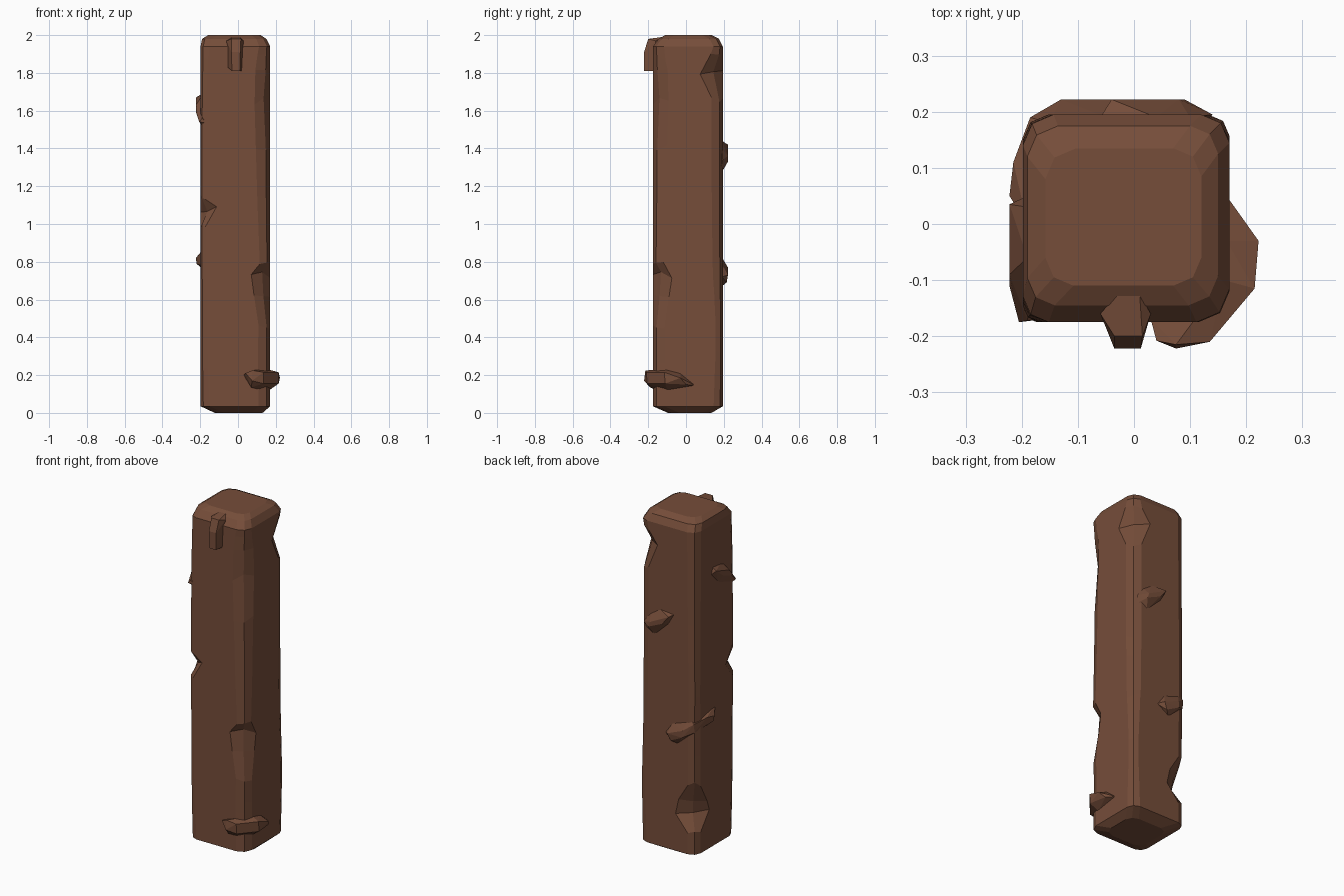
import bpy, bmesh, random
from mathutils import Vector

random.seed(4)
X0, X1, Y0, Y1 = -0.198, 0.17, -0.175, 0.195

wood = bpy.data.materials.new("brown wood")
wood.diffuse_color = (0.18, 0.075, 0.042, 1)


def finish(bm, name):
    bmesh.ops.recalc_face_normals(bm, faces=bm.faces)
    me = bpy.data.meshes.new(name)
    bm.to_mesh(me)
    bm.free()
    me.materials.append(wood)
    ob = bpy.data.objects.new(name, me)
    bpy.context.collection.objects.link(ob)
    return ob


def lerp(table, z):
    for (a, u), (b, v) in zip(table, table[1:]):
        if z <= b:
            return u + (v - u) * max(0, z - a) / (b - a)
    return table[-1][1]


# worn corner width against height (wide spots are the axe nicks)
FL = [(0, .05), (.3, .035), (.98, .025), (1.08, .085), (1.15, .025), (1.7, .03), (2, .05)]
FR = [(0, .06), (.3, .065), (.5, .06), (.62, .085), (.73, .10), (.78, .055), (1.2, .07), (1.75, .085), (2, .05)]
BR = [(0, .05), (.4, .035), (.8, .055), (1.3, .06), (1.65, .06), (1.8, .12), (1.9, .05), (2, .05)]
BL = [(0, .05), (.17, .05), (.25, .13), (.33, .11), (.45, .05), (1.0, .045), (2, .055)]
# height and inset of the rounded ends: left, right, front, back
END = {0.0: (.075, .04, .08, .06), 0.035: (.0, .0, .0, .0),
       1.94: (0, 0, 0, 0), 1.98: (.008, .02, .03, .02), 2.0: (.04, .05, .065, .06)}
LEVELS = [0, .035, .17, .25, .33, .45, .62, .73, .78, .98, 1.08, 1.15, 1.4, 1.65, 1.8, 1.88, 1.94, 1.98, 2.0]

# post body
bm = bmesh.new()
rings = []
for z in LEVELS:
    l, r, f, b = END.get(z, (0, 0, 0, 0))
    x0, x1, y0, y1 = X0 + l, X1 - r, Y0 + f, Y1 - b
    pts = []
    for x, y, sx, sy, tab, flip in ((x0, y0, 1, 1, FL, 0), (x1, y0, -1, 1, FR, 1),
                                    (x1, y1, -1, -1, BR, 0), (x0, y1, 1, -1, BL, 1)):
        c = lerp(tab, z)
        k = .30 if c < .08 else .42
        trio = [(x, y + sy * c), (x + sx * c * k, y + sy * c * k), (x + sx * c, y)]
        pts += trio[::-1] if flip else trio
    inner = 0.04 < z < 1.93
    rings.append([bm.verts.new((px, py, z + (random.uniform(-.02, .02) if inner else 0)))
                  for px, py in pts])
for a, b in zip(rings, rings[1:]):
    n = len(a)
    for i in range(n):
        j = (i + 1) % n
        bm.faces.new((a[i], a[j], b[j], b[i]))
bm.faces.new(rings[0][::-1])
bm.faces.new(rings[-1])
finish(bm, "post")


def chip(name, pts):
    """Faceted lump of bark: hull around a few points."""
    bm = bmesh.new()
    for p in pts:
        bm.verts.new(Vector(p))
    res = bmesh.ops.convex_hull(bm, input=bm.verts)
    loose = [v for v in bm.verts if not v.link_faces]
    bmesh.ops.delete(bm, geom=loose, context='VERTS')
    finish(bm, name)


# hanging splinter at the top of the front
chip("front_splinter", [(-.06, -.16, 1.97), (.03, -.16, 1.97), (-.03, -.125, 1.99), (.01, -.125, 1.99),
                        (-.035, -.2, 1.98), (.015, -.2, 1.98), (-.035, -.222, 1.91), (.012, -.222, 1.91),
                        (-.032, -.222, 1.81), (.01, -.222, 1.81), (-.055, -.17, 1.83), (.02, -.17, 1.81)])
# bark shelf round the lower front right corner
chip("corner_shelf", [(.04, -.208, .21), (.03, -.17, .2), (.075, -.222, .17), (.075, -.215, .225),
                      (.07, -.19, .135), (.135, -.21, .215), (.135, -.205, .155), (.215, -.115, .215),
                      (.215, -.11, .155), (.222, -.03, .185), (.2, 0, .15), (.165, .05, .145),
                      (.165, -.03, .21), (.165, -.1, .12), (.11, -.17, .125), (.16, -.1, .23)])
# chip on the left face
chip("left_chip", [(-.19, .05, 1.64), (-.19, .03, 1.69), (-.222, .035, 1.67), (-.222, -.03, 1.62),
                   (-.222, -.11, 1.59), (-.222, -.09, 1.63), (-.205, -.175, 1.54), (-.19, -.172, 1.56),
                   (-.165, -.17, 1.535), (-.19, -.15, 1.52), (-.19, -.03, 1.56), (-.19, -.06, 1.68)])
# upper chip on the back
chip("back_chip_upper", [(-.06, .19, 1.43), (-.04, .222, 1.42), (.0, .222, 1.37), (.09, .222, 1.33),
                         (.08, .222, 1.36), (.14, .195, 1.34), (.13, .185, 1.3), (.07, .19, 1.275),
                         (-.02, .19, 1.36), (.04, .19, 1.44), (.1, .19, 1.4)])
# lower chip round the back left corner
chip("back_chip_lower", [(.0, .19, .72), (-.03, .222, .73), (-.05, .215, .69), (-.08, .19, .67),
                         (-.13, .222, .77), (-.13, .222, .73), (-.185, .19, .81), (-.185, .185, .76),
                         (-.215, .11, .83), (-.222, .05, .82), (-.22, .06, .79), (-.19, .0, .86),
                         (-.19, .02, .78), (-.15, .18, .84), (-.05, .19, .79)])
